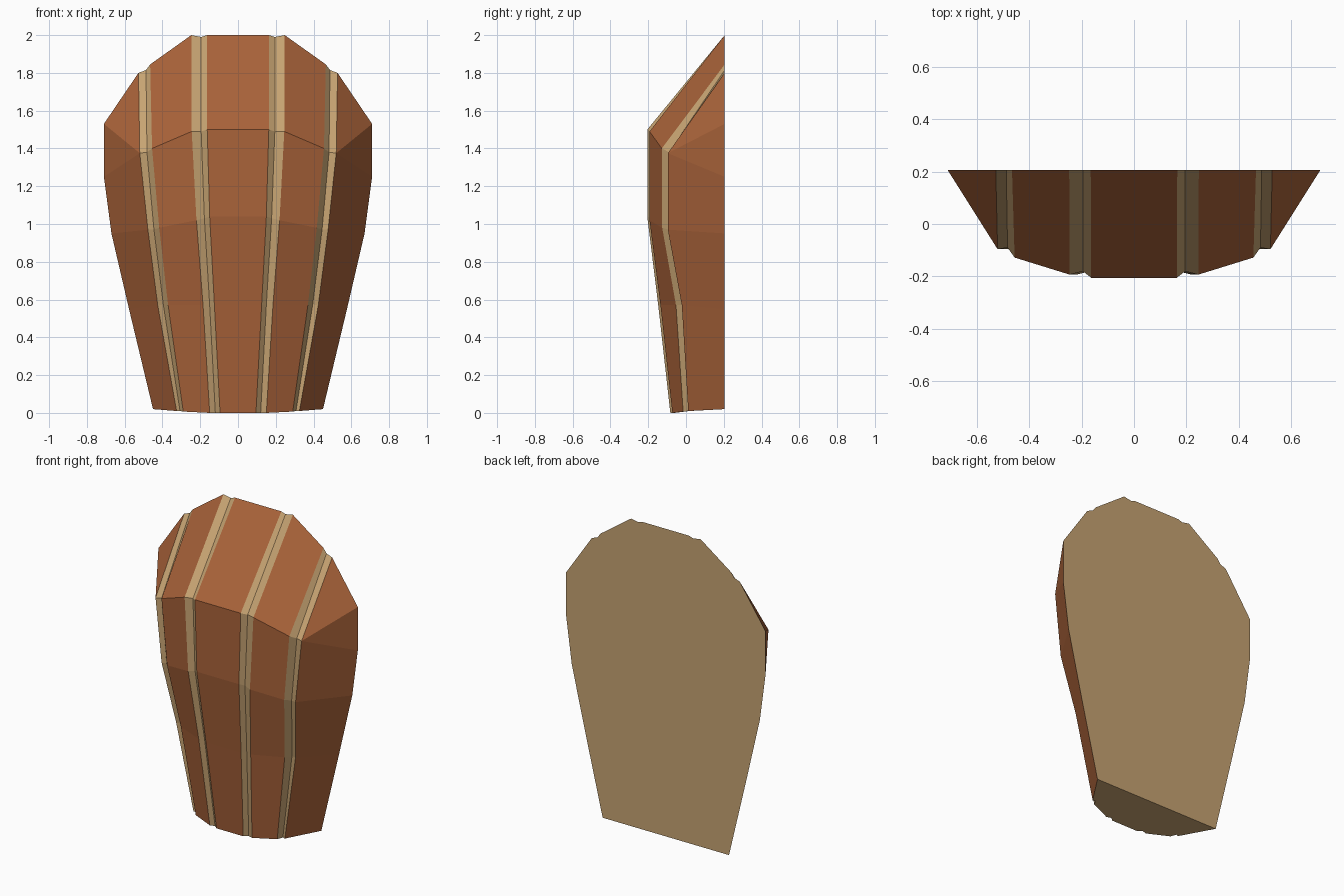
import bpy, bmesh

if "Cube" in bpy.data.objects:
    bpy.data.objects.remove(bpy.data.objects["Cube"])

BACK = 0.205


def material(name, rgb):
    m = bpy.data.materials.new(name)
    m.diffuse_color = (*rgb, 1)
    m.use_nodes = True
    m.node_tree.nodes["Principled BSDF"].inputs["Base Color"].default_value = m.diffuse_color
    return m


# Half cross-sections, from the middle outwards:
# inner groove (edge, bottom, edge), outer groove (edge, bottom, edge), rim
foot = [(0.095, -0.083, 0), (0.12, -0.062, 0), (0.15, -0.072, 0),
        (0.29, -0.015, 0.007), (0.307, 0.018, 0.01), (0.325, 0.012, 0.01), (0.45, BACK, 0.02)]
low = [(0.125, -0.147, 0.57), (0.15, -0.125, 0.57), (0.185, -0.135, 0.57),
       (0.37, -0.053, 0.57), (0.395, -0.015, 0.57), (0.425, -0.022, 0.57), (0.577, BACK, 0.55)]
waist = [(0.15, -0.205, 1.04), (0.178, -0.183, 1.03), (0.22, -0.193, 1.02),
         (0.417, -0.126, 0.98), (0.445, -0.09, 0.97), (0.477, -0.096, 0.97), (0.67, BACK, 0.95)]
ridge = [(0.163, -0.205, 1.5), (0.195, -0.18, 1.49), (0.245, -0.193, 1.49),
         (0.455, -0.128, 1.4), (0.482, -0.09, 1.38), (0.52, -0.096, 1.375), (0.71, BACK, 1.25)]
crown = [(0.165, BACK, 2), (0.195, BACK, 1.99), (0.247, BACK, 2),
         (0.465, BACK, 1.845), (0.487, BACK, 1.815), (0.527, BACK, 1.8), (0.71, BACK, 1.53)]

bm = bmesh.new()
rows = []
for half in (foot, low, waist, ridge, crown):
    full = [(-x, y, z) for x, y, z in reversed(half)] + half
    rows.append([bm.verts.new(p) for p in full])

# Front panels and grooves; the columns beside a groove bottom are pale
n = len(rows[0])
groove_columns = {1, 2, 4, 5, 7, 8, 10, 11}
for r in range(4):
    for c in range(n - 1):
        a, b = rows[r][c], rows[r][c + 1]
        d, e = rows[r + 1][c], rows[r + 1][c + 1]
        if r == 3 and c == 0:
            polys = [(a, b, d), (b, e, d)]
        elif r == 3 and c == n - 2:
            polys = [(a, b, e), (a, e, d)]
        else:
            polys = [(a, b, e, d)]
        for p in polys:
            bm.faces.new(p).material_index = int(c in groove_columns)

# Pale underside and flat back
bm.faces.new(rows[0]).material_index = 1
back = [r[0] for r in rows[:-1]] + rows[-1] + [r[-1] for r in reversed(rows[:-1])]
bm.faces.new(back).material_index = 1
bmesh.ops.recalc_face_normals(bm, faces=bm.faces)

mesh = bpy.data.meshes.new("grooved_shell")
bm.to_mesh(mesh)
bm.free()
mesh.materials.append(material("brown panel", (0.40, 0.125, 0.042)))
mesh.materials.append(material("pale tan", (0.57, 0.37, 0.17)))
obj = bpy.data.objects.new("grooved_shell", mesh)
bpy.context.collection.objects.link(obj)
